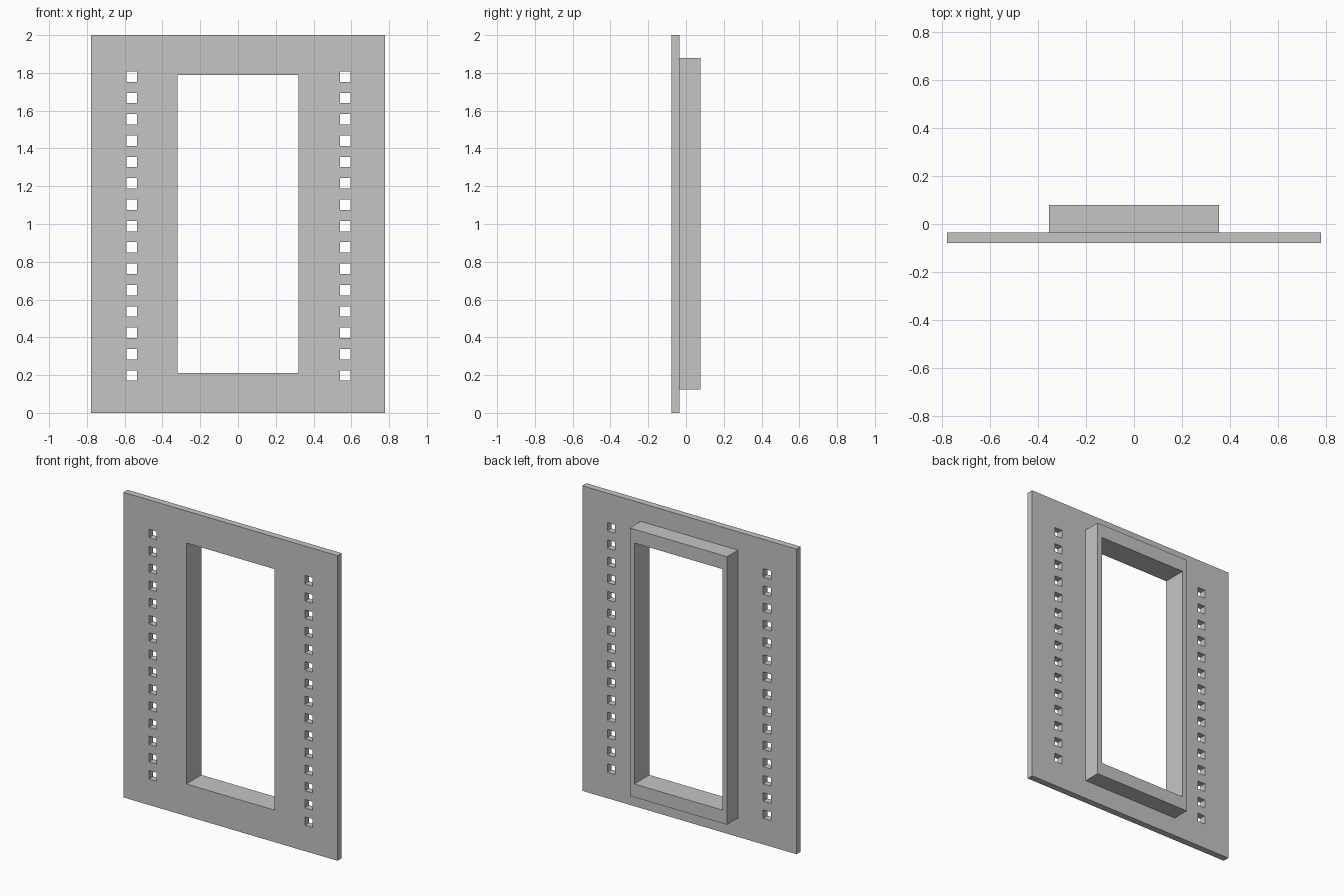
import bpy
import bmesh

if "Cube" in bpy.data.objects:
    bpy.data.objects.remove(bpy.data.objects["Cube"], do_unlink=True)

grey = bpy.data.materials.new("light grey")
grey.use_nodes = True
colour = (0.56, 0.56, 0.56, 1)
grey.diffuse_color = colour
grey.node_tree.nodes["Principled BSDF"].inputs["Base Color"].default_value = colour


def pierced_panel(name, half_width, bottom, top, front, back, holes):
    """Upright slab with rectangular through holes (x0, x1, z0, z1)."""
    xs = sorted({-half_width, half_width, *[x for h in holes for x in h[:2]]})
    zs = sorted({bottom, top, *[z for h in holes for z in h[2:]]})
    bm = bmesh.new()
    grid = [[bm.verts.new((x, front, z)) for z in zs] for x in xs]
    for i in range(len(xs) - 1):
        for j in range(len(zs) - 1):
            x, z = (xs[i] + xs[i + 1]) / 2, (zs[j] + zs[j + 1]) / 2
            if not any(a < x < b and c < z < d for a, b, c, d in holes):
                bm.faces.new((grid[i][j], grid[i + 1][j],
                              grid[i + 1][j + 1], grid[i][j + 1]))
    # Give the sheet its thickness
    result = bmesh.ops.extrude_face_region(bm, geom=bm.faces[:], use_keep_orig=True)
    moved = [v for v in result["geom"] if isinstance(v, bmesh.types.BMVert)]
    bmesh.ops.translate(bm, verts=moved, vec=(0, back - front, 0))
    bmesh.ops.delete(bm, geom=[v for v in bm.verts if not v.link_faces], context="VERTS")
    bmesh.ops.recalc_face_normals(bm, faces=bm.faces[:])
    mesh = bpy.data.meshes.new(name)
    bm.to_mesh(mesh)
    bm.free()
    mesh.materials.append(grey)
    obj = bpy.data.objects.new(name, mesh)
    bpy.context.collection.objects.link(obj)


# Central opening and the two columns of small square slots
opening = (-0.32, 0.32, 0.21, 1.79)
slot = 0.0275
slots = []
for row in range(15):
    z = 0.198 + row * 0.113
    for x in (-0.563, 0.568):
        slots.append((x - slot, x + slot, z - slot, z + slot))

# Front plate
pierced_panel("front_plate", 0.777, 0, 2, -0.078, -0.035, [opening] + slots)
# Raised collar around the opening at the back
pierced_panel("back_collar", 0.353, 0.123, 1.88, -0.035, 0.078, [opening])
